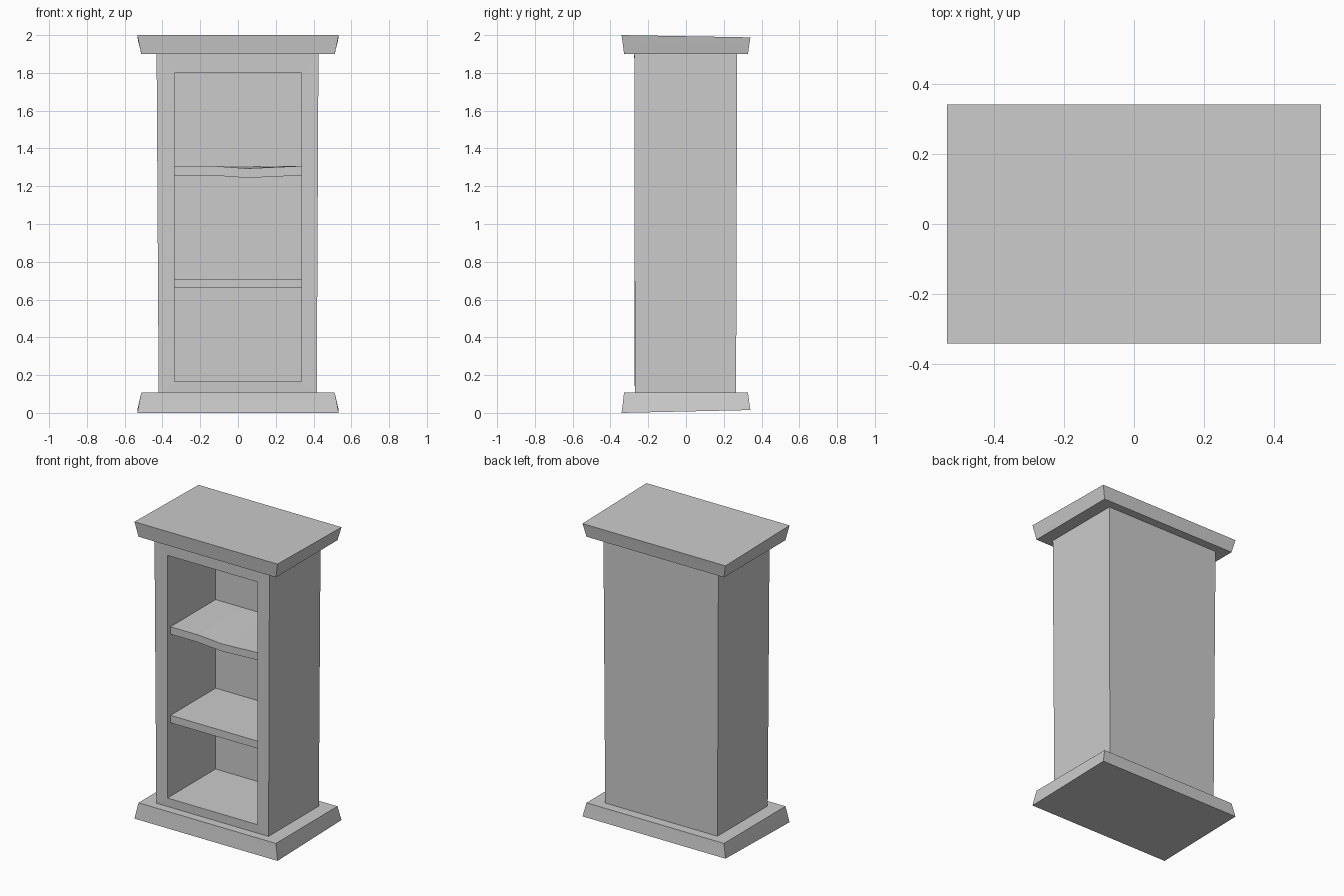
import bpy
import bmesh

cube = bpy.data.objects.get("Cube")
if cube:
    bpy.data.objects.remove(cube, do_unlink=True)

grey = bpy.data.materials.new("plain_grey")
grey.use_nodes = True
COLOUR = (0.6, 0.6, 0.6, 1)
grey.diffuse_color = COLOUR
grey.node_tree.nodes["Principled BSDF"].inputs["Base Color"].default_value = COLOUR


def finish(name, bm):
    bmesh.ops.recalc_face_normals(bm, faces=bm.faces)
    mesh = bpy.data.meshes.new(name)
    bm.to_mesh(mesh)
    bm.free()
    mesh.materials.append(grey)
    obj = bpy.data.objects.new(name, mesh)
    bpy.context.collection.objects.link(obj)
    return obj


def rect(bm, x0, x1, y0, y1, z_front, z_back):
    """Horizontal ring of four corners, optionally tilted front to back."""
    return [bm.verts.new(p) for p in ((x0, y0, z_front), (x1, y0, z_front),
                                      (x1, y1, z_back), (x0, y1, z_back))]


def bridge(bm, a, b):
    for i in range(len(a)):
        j = (i + 1) % len(a)
        bm.faces.new((a[i], a[j], b[j], b[i]))


def slab(name, rings):
    """Solid moulding stacked from rectangular rings."""
    bm = bmesh.new()
    loops = [rect(bm, *r) for r in rings]
    bm.faces.new(loops[0])
    bm.faces.new(loops[-1])
    for a, b in zip(loops, loops[1:]):
        bridge(bm, a, b)
    obj = finish(name, bm)
    bpy.ops.object.select_all(action='DESELECT')
    bpy.context.view_layer.objects.active = obj
    obj.select_set(True)
    bpy.ops.object.shade_smooth_by_angle(angle=0.5)


# Flared base and top with slightly tilted outer faces
slab("plinth", [(-.533, .533, -.341, .341, 0, .015),
                (-.523, .523, -.334, .334, .055, .06),
                (-.512, .512, -.328, .328, .107, .107)])
slab("cornice", [(-.512, .512, -.328, .328, 1.9, 1.9),
                 (-.523, .523, -.334, .334, 1.95, 1.945),
                 (-.533, .533, -.341, .341, 2, 1.988)])

# Cabinet: slightly tapered shell with a recessed front opening
bm = bmesh.new()
bottom = rect(bm, -.42, .417, -.27, .265, .1, .1)
top = rect(bm, -.431, .426, -.274, .271, 1.905, 1.905)
front = [bottom[0], bottom[1], top[1], top[0]]
W, LOW, HIGH, BACK = .335, .165, 1.8, .24
mouth, rear = [[bm.verts.new((x, y, z)) for x, z in
                ((-W, LOW), (W, LOW), (W, HIGH), (-W, HIGH))]
               for y in (-.272, BACK)]
bm.faces.new(bottom)
bm.faces.new(top)
for i in range(1, 4):
    j = (i + 1) % 4
    bm.faces.new((bottom[i], bottom[j], top[j], top[i]))
bridge(bm, front, mouth)
bridge(bm, mouth, rear)
bm.faces.new(rear)
finish("cabinet", bm)


# Shelves: a strip profile along x, with the front edge sagging
def shelf(name, z, stations):
    bm = bmesh.new()
    loops = []
    for x, sag in stations:
        loops.append([bm.verts.new(p) for p in (
            (x, -.24, z - sag), (x, BACK, z),
            (x, BACK, z + .05), (x, -.24, z + .05 - sag))])
    for a, b in zip(loops, loops[1:]):
        bridge(bm, a, b)
    bm.faces.new(loops[0])
    bm.faces.new(loops[-1])
    finish(name, bm)


shelf("lower_shelf", .66, [(-W, 0), (W, 0)])
shelf("upper_shelf", 1.257, [(-W, 0), (-.13, 0), (.05, .013), (.18, .007), (W, 0)])
